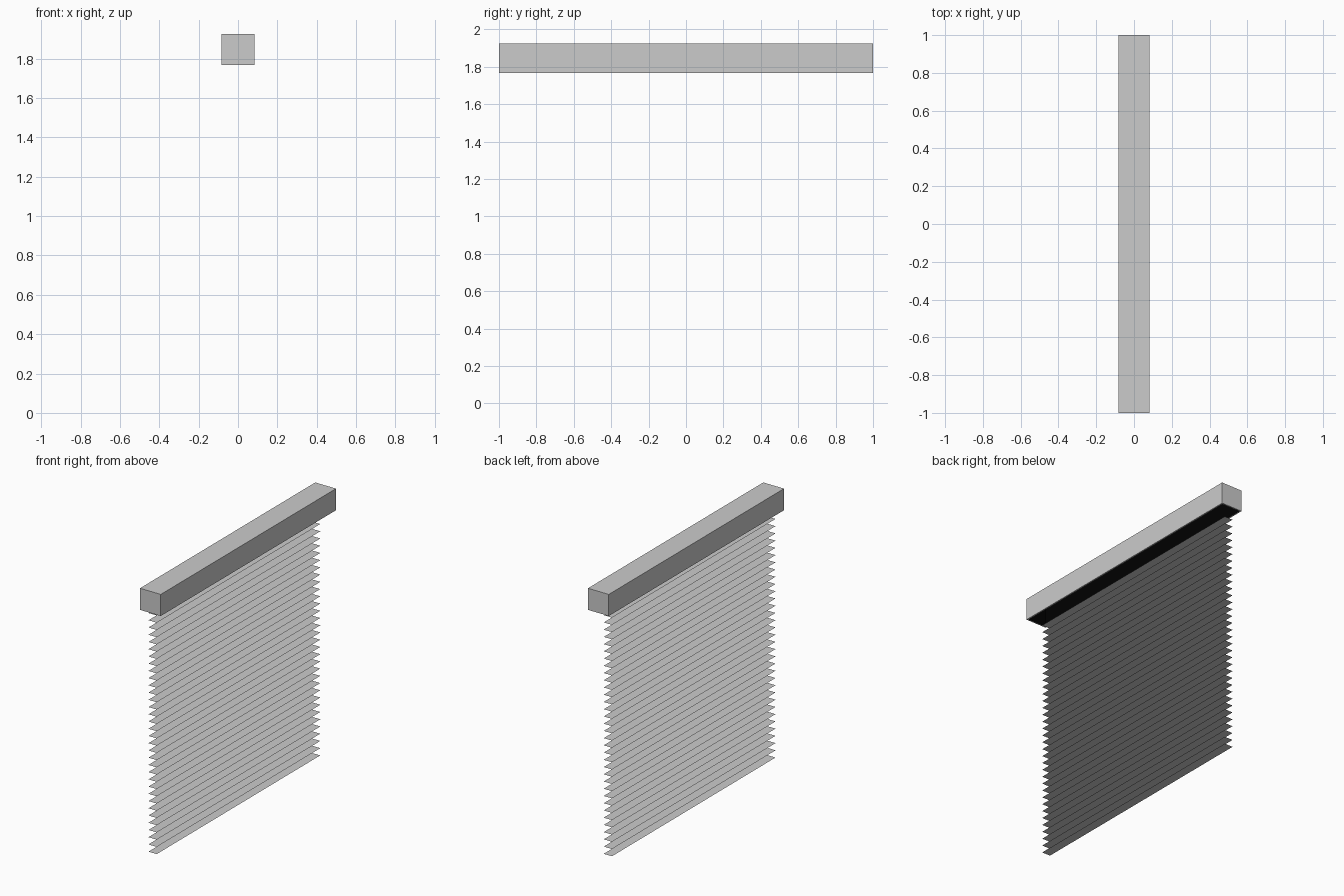
import bpy, bmesh

if "Cube" in bpy.data.objects:
    bpy.data.objects.remove(bpy.data.objects["Cube"])

# Headrail: box with an open, recessed underside
X, Y, Z0, Z1 = 0.083, 1.0, 1.768, 1.924
RIM, DEPTH = 0.015, 0.14
bm = bmesh.new()
bmesh.ops.create_cube(bm, size=1)
for v in bm.verts:
    v.co = (v.co.x * 2 * X, v.co.y * 2 * Y, Z0 if v.co.z < 0 else Z1)
bm.normal_update()
bottom = [f for f in bm.faces if f.normal.z < -0.9]
bmesh.ops.inset_region(bm, faces=bottom, thickness=RIM)
ext = bmesh.ops.extrude_face_region(bm, geom=bottom)
bmesh.ops.delete(bm, geom=bottom, context='FACES')
for v in (g for g in ext["geom"] if isinstance(g, bmesh.types.BMVert)):
    v.co.z += DEPTH
bmesh.ops.recalc_face_normals(bm, faces=bm.faces)
mesh = bpy.data.meshes.new("headrail")
bm.to_mesh(mesh)
bm.free()
headrail = bpy.data.objects.new("headrail", mesh)
bpy.context.collection.objects.link(headrail)

# Dark inside of the headrail
grey = bpy.data.materials.new("grey")
black = bpy.data.materials.new("black")
black.diffuse_color = (0.0, 0.0, 0.0, 1)
black.use_nodes = True
black.node_tree.nodes["Principled BSDF"].inputs["Base Color"].default_value = black.diffuse_color
mesh.materials.append(grey)
mesh.materials.append(black)
for p in mesh.polygons:
    c = p.center
    if abs(c.x) < X - 0.005 and abs(c.y) < Y - 0.005 and Z0 + 0.01 < c.z < Z1 - 0.005:
        p.material_index = 1

# Slats: thin flat sheets, evenly spaced
COUNT, TOP = 34, 1.725
slat_mesh = bpy.data.meshes.new("slat")
slat_mesh.from_pydata([(-0.062, -0.933, 0), (0.004, -0.933, 0), (0.004, 0.933, 0), (-0.062, 0.933, 0)],
                      [], [(0, 1, 2, 3)])
for i in range(COUNT):
    slat = bpy.data.objects.new(f"slat_{i + 1}", slat_mesh)
    slat.location.z = 0.002 + (TOP - 0.002) * i / (COUNT - 1)
    bpy.context.collection.objects.link(slat)
